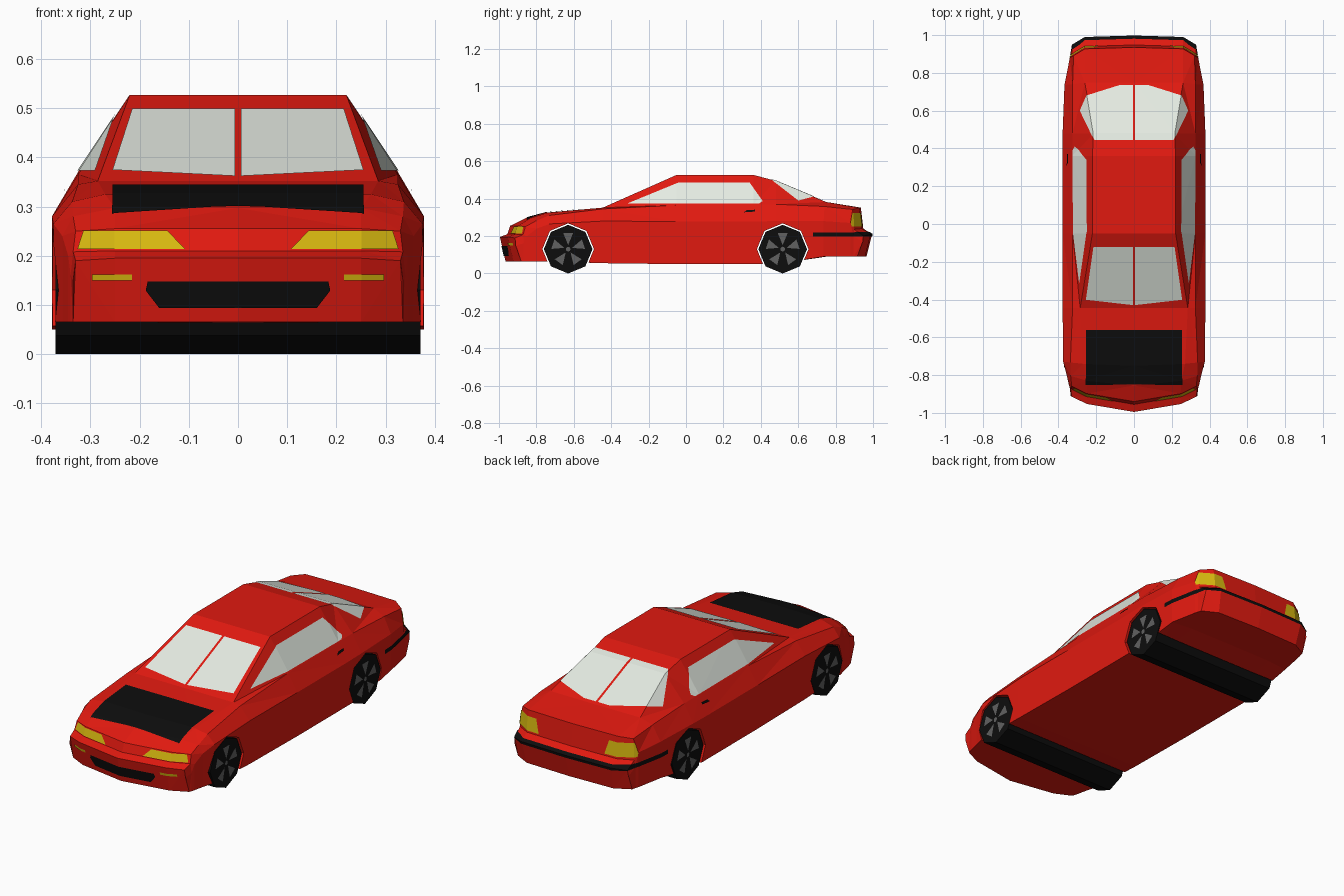
import bpy, bmesh, math
from mathutils import Vector

if "Cube" in bpy.data.objects:
    bpy.data.objects.remove(bpy.data.objects["Cube"])


def material(name, color):
    m = bpy.data.materials.new(name)
    m.diffuse_color = (*color, 1)
    m.use_nodes = True
    m.node_tree.nodes["Principled BSDF"].inputs["Base Color"].default_value = m.diffuse_color
    return m


RED = material("red_paint", (0.75, 0.01, 0.005))
BLACK = material("black_trim", (0.004, 0.004, 0.004))
GLASS = material("pale_glass", (0.78, 0.83, 0.76))
YELLOW = material("yellow_lamp", (0.68, 0.48, 0.005))
GREY = material("rim_grey", (0.12, 0.12, 0.12))


def make_object(name, bm, mat, mirror=False):
    me = bpy.data.meshes.new(name)
    bm.to_mesh(me)
    bm.free()
    ob = bpy.data.objects.new(name, me)
    bpy.context.collection.objects.link(ob)
    if mat:
        me.materials.append(mat)
    if mirror:
        ob.modifiers.new("mirror", 'MIRROR').merge_threshold = 0.0005
    return ob


# Body stations: y, bow, floor z, half width, belt z, shoulder x/z, top edge x/z
STATIONS = [
    (-.995, 1, .065, .335, .15, .33, .19, .25, .195),
    (-.955, 1, .065, .34, .16, .335, .208, .25, .21),
    (-.94, 1, .065, .345, .20, .33, .25, .25, .255),
    (-.855, .6, .065, .357, .24, .335, .28, .25, .297),
    (-.75, .2, .065, .375, .265, .337, .31, .27, .325),
    (-.445, 0, .055, .378, .28, .325, .345, .285, .352),
    (-.05, 0, .05, .378, .278, .325, .365, .22, .527),
    (.36, 0, .05, .378, .278, .325, .37, .22, .527),
    (.48, 0, .05, .378, .28, .325, .37, .215, .495),
    (.75, .2, .09, .368, .28, .325, .358, .26, .382),
    (.935, 1, .09, .34, .27, .32, .342, .26, .352),
    (.948, 1, .09, .335, .2, .33, .236, .26, .24),
    (.995, 1, .09, .33, .17, .325, .2, .26, .21),
]


def bowed(y, bow, x):
    # Pull the outer points of nose and tail back towards the middle
    if y < 0:
        return y + bow * (.17 * min(x, .26) + .53 * max(0, x - .26))
    return y - bow * (.03 * min(x, .26) + .6 * max(0, x - .26))


def half_body():
    bm = bmesh.new()
    rings = []
    for i, (y, bow, zf, w, zb, xs, zs, xt, zt) in enumerate(STATIONS):
        lean = .03 if i == 0 else -.03 if i == len(STATIONS) - 1 else 0
        half = [(0, zf), (.25, zf), (w, zf), (w, zb), (xs, zs), (xt, zt), (0, zt)]
        rings.append([bm.verts.new((x, bowed(y, bow, x) + (lean if j < 3 else 0), z))
                      for j, (x, z) in enumerate(half)])
    for a, b in zip(rings, rings[1:]):
        for j in range(6):
            bm.faces.new((a[j], b[j], b[j + 1], a[j + 1]))
    for r, step in ((rings[0], 1), (rings[-1], -1)):
        bm.faces.new([r[k] for k in (0, 1, 5, 6)][::step])
        bm.faces.new([r[k] for k in (1, 2, 3, 4, 5)][::step])
    bmesh.ops.triangulate(bm, faces=bm.faces[:])
    bm.normal_update()
    return bm


VIEWS = {
    'top': (lambda u, v: Vector((u, v, 0)), Vector((0, 0, 1))),
    'side': (lambda u, v: Vector((0, u, v)), Vector((1, 0, 0))),
    'front': (lambda u, v: Vector((u, 0, v)), Vector((0, -1, 0))),
    'back': (lambda u, v: Vector((u, 0, v)), Vector((0, 1, 0))),
}


def panel(name, mat, view, outline, lift=.003):
    """Cut a convex outline out of the body skin, raise it and mirror it."""
    embed, facing = VIEWS[view]
    bm = half_body()
    bmesh.ops.delete(bm, geom=[f for f in bm.faces if f.normal.dot(facing) < .3],
                     context='FACES')
    pts = [embed(*p) for p in outline]
    centre = sum(pts, Vector()) / len(pts)
    for a, b in zip(pts, pts[1:] + pts[:1]):
        n = (b - a).cross(facing).normalized()
        if n.dot(centre - a) > 0:
            n = -n
        bmesh.ops.bisect_plane(bm, geom=bm.verts[:] + bm.edges[:] + bm.faces[:],
                               plane_co=a, plane_no=n, clear_outer=True)
    bm.normal_update()
    for v, n in [(v, v.normal.copy()) for v in bm.verts]:
        if v.co.x < 1e-4:
            n.x = 0
        v.co += n * lift
    return make_object(name, bm, mat, mirror=True)


def tube(name, y, radius, length, mat):
    bpy.ops.mesh.primitive_cylinder_add(vertices=8, radius=radius, depth=length,
                                        location=(0, y, .13),
                                        rotation=(0, math.pi / 2, 0))
    ob = bpy.context.object
    ob.name = name
    if mat:
        ob.data.materials.append(mat)
    return ob


# Body shell with wheel arches
body = make_object("body", half_body(), RED, mirror=True)
for end, y in (("front", -.63), ("rear", .517)):
    cutter = tube(end + "_arch_cutter", y, .138, 1, None)
    cutter.hide_render = True
    cutter.display_type = 'WIRE'
    cut = body.modifiers.new(end + "_arch", 'BOOLEAN')
    cut.object = cutter
    cut.solver = 'EXACT'

    # Full-width wheel pair with rim wedges
    tube(end + "_wheels", y, .13, .742, BLACK)
    bm = bmesh.new()
    for k in range(5):
        a = math.pi / 2 + k * math.tau / 5
        bm.faces.new([bm.verts.new((.374, y + r * math.cos(a + d), .13 + r * math.sin(a + d)))
                      for r, d in ((.022, 0), (.09, -.3), (.09, .3))])
    hub = [bm.verts.new((.375, y + .013 * math.cos(k * math.tau / 8),
                         .13 + .013 * math.sin(k * math.tau / 8))) for k in range(8)]
    bm.faces.new(hub)
    make_object(end + "_rims", bm, GREY, mirror=True)

# Windows
panel("windshield", GLASS, 'top', [(.006, -.428), (.255, -.4), (.215, -.12), (.006, -.12)])
panel("rear_window", GLASS, 'top', [(.006, .445), (.21, .445), (.285, .6),
                                    (.25, .68), (.075, .735), (.006, .735)])
panel("side_window", GLASS, 'side', [(-.315, .372), (.39, .372), (.41, .385),
                                     (.34, .485), (-.04, .485)])

# Black trim
panel("hood_panel", BLACK, 'top', [(0, -.85), (.255, -.85), (.255, -.56), (0, -.56)])
panel("front_intake", BLACK, 'front', [(0, .095), (.16, .095), (.187, .13),
                                       (.183, .148), (0, .148)])
panel("side_strip", BLACK, 'side', [(.68, .198), (1, .198), (1, .22), (.68, .22)])
panel("rear_strip", BLACK, 'back', [(0, .198), (.34, .198), (.34, .22), (0, .22)])
panel("door_handle", BLACK, 'side', [(.31, .324), (.37, .328), (.37, .338), (.325, .336)], .006)

# Lamps
panel("headlight", YELLOW, 'front', [(.107, .213), (.325, .213), (.313, .25), (.143, .25)])
panel("indicator", YELLOW, 'front', [(.215, .15), (.295, .15), (.295, .163), (.215, .163)])
panel("tail_light", YELLOW, 'back', [(.19, .25), (.34, .25), (.34, .322), (.21, .322)])
